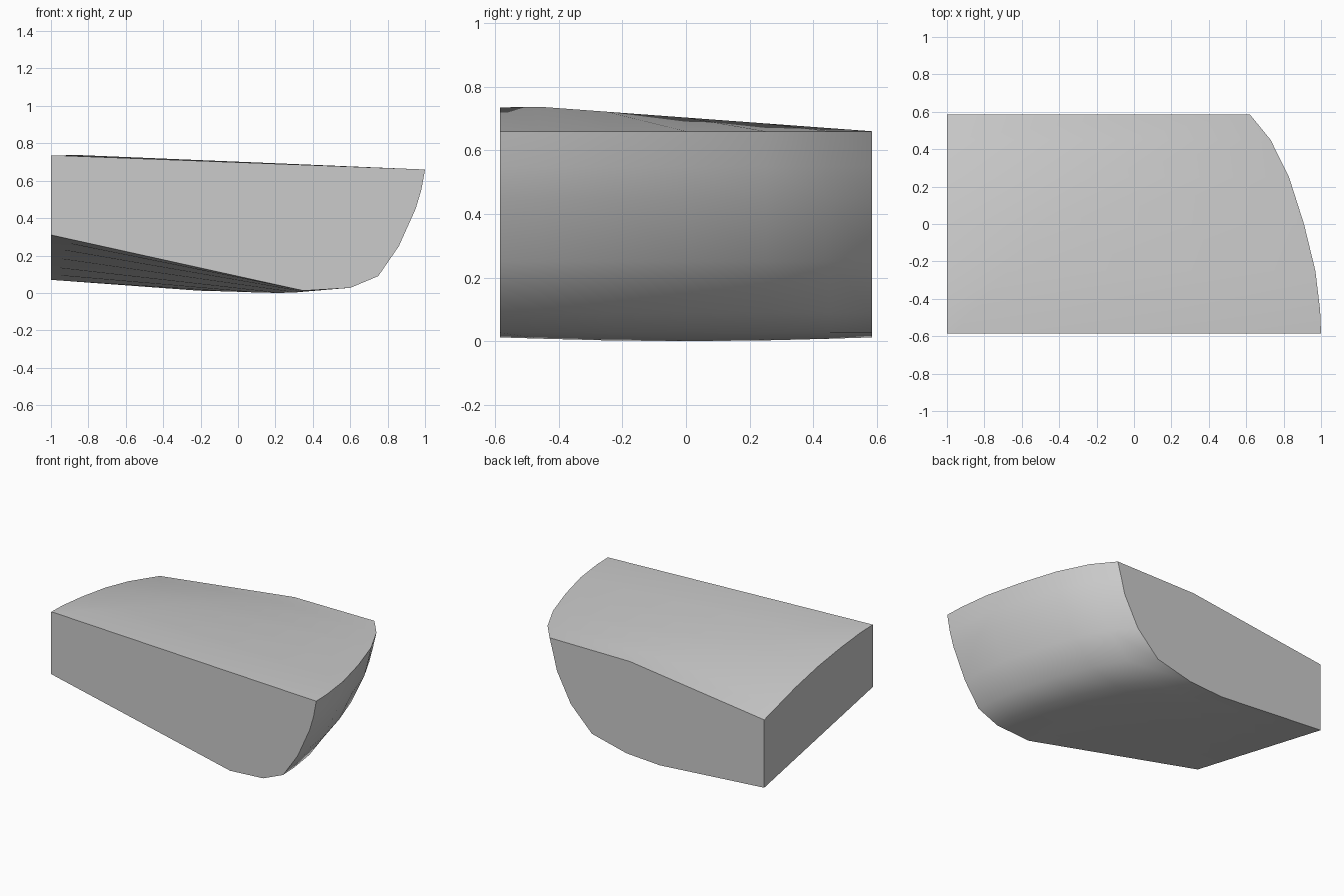
import bpy, bmesh, math

cube = bpy.data.objects.get("Cube")
if cube:
    bpy.data.objects.remove(cube, do_unlink=True)


def lerp(a, b, t):
    return a + (b - a) * t


# Curved side: x at the front, inward shift at the back, height
SIDE = [(1.0, 0.38, 0.66), (0.98, 0.39, 0.55), (0.95, 0.385, 0.45),
        (0.86, 0.40, 0.25), (0.75, 0.45, 0.09), (0.60, 0.56, 0.027),
        (0.35, 0.56, 0.012)]
# Stations from front to back: y, share of the inward shift, left top height
STATIONS = [(-0.585, 0, 0.735), (-0.46, 0.013, 0.732), (-0.25, 0.08, 0.712),
            (0, 0.24, 0.677), (0.25, 0.45, 0.625), (0.45, 0.71, 0.57),
            (0.585, 1, 0.533)]
Y0, Y_RIDGE, Y1 = -0.585, -0.46, 0.585


def section(y, shift, left_top):
    """Closed outline of the block at one depth."""
    t = (y - Y0) / (Y1 - Y0)
    r = (y - Y_RIDGE) / (Y1 - Y_RIDGE)
    if r < 0:
        ridge = (-0.97, y, 0.735)
    else:
        ridge = (lerp(-0.85, 0.015, r), y, lerp(0.737, 0.66, r))
    points = [(-1, y, left_top), ridge]
    for i, (x, off, z) in enumerate(SIDE):
        # The underside sags slightly in the middle
        sag = 0.012 * math.sin(math.pi * t) if i == len(SIDE) - 1 else 0
        points.append((x - off * shift, y, z - sag))
    points.append((-1, y, lerp(0.31, 0.07, t)))
    return points


# Loft the block through its sections
bm = bmesh.new()
rings = [[bm.verts.new(p) for p in section(*s)] for s in STATIONS]
n = len(rings[0])
for a, b in zip(rings, rings[1:]):
    for i in range(n - 1):
        j = i + 1
        bm.faces.new((a[i], a[j], b[j], b[i]))
# Flat front, back and left ends
bm.faces.new(rings[0])
bm.faces.new(rings[-1])
bm.faces.new([r[0] for r in rings] + [r[-1] for r in reversed(rings)])
bmesh.ops.recalc_face_normals(bm, faces=bm.faces)

mesh = bpy.data.meshes.new("rounded_block")
bm.to_mesh(mesh)
bm.free()
block = bpy.data.objects.new("rounded_block", mesh)
bpy.context.collection.objects.link(block)

# Plain grey colour
grey = bpy.data.materials.new("light_grey")
grey.use_nodes = True
colour = (0.6, 0.6, 0.6, 1)
grey.diffuse_color = colour
for node in grey.node_tree.nodes:
    if node.type == 'BSDF_PRINCIPLED':
        node.inputs["Base Color"].default_value = colour
mesh.materials.append(grey)

# Smooth curved surfaces with sharp rims
bpy.ops.object.select_all(action='DESELECT')
block.select_set(True)
bpy.context.view_layer.objects.active = block
bpy.ops.object.shade_smooth_by_angle(angle=math.radians(35))
